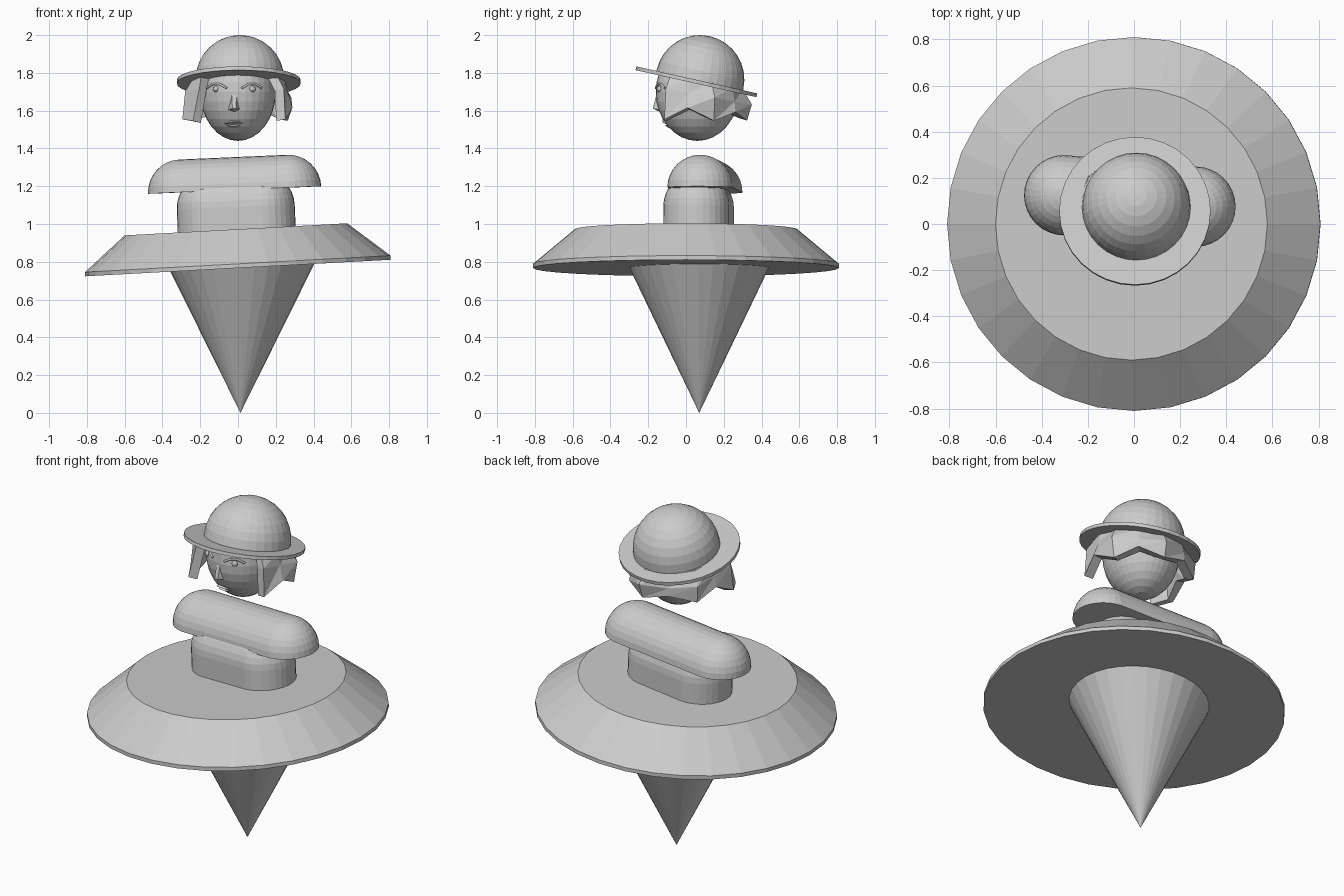
import bpy, bmesh
from math import sin, cos, pi, radians, sqrt, copysign
from mathutils import Vector

if "Cube" in bpy.data.objects:
    bpy.data.objects.remove(bpy.data.objects["Cube"])


def finish(name, bm, loc=(0, 0, 0), rot=(0, 0, 0), scale=(1, 1, 1)):
    bmesh.ops.recalc_face_normals(bm, faces=bm.faces)
    me = bpy.data.meshes.new(name)
    bm.to_mesh(me)
    bm.free()
    ob = bpy.data.objects.new(name, me)
    ob.location, ob.scale = loc, scale
    ob.rotation_euler = [radians(a) for a in rot]
    bpy.context.collection.objects.link(ob)
    return ob


def hull(name, pts, **kw):
    bm = bmesh.new()
    for p in pts:
        bm.verts.new(p)
    bmesh.ops.convex_hull(bm, input=bm.verts)
    bmesh.ops.dissolve_limit(bm, angle_limit=0.01, verts=bm.verts, edges=bm.edges)
    return finish(name, bm, **kw)


def rings(profile, stretch=0.0, n=32):
    """Points of (radius, z) rings, the two halves pulled apart along x."""
    pts = set()
    for r, z in profile:
        for i in range(n):
            a = 2 * pi * (i + (0.5 if stretch else 0)) / n
            pts.add((round(r * cos(a) + copysign(stretch, cos(a)), 5),
                     round(r * sin(a), 5), z))
    return pts


def dome(r, steps=8):
    return [(r * cos(i * pi / 2 / steps), r * sin(i * pi / 2 / steps)) for i in range(steps + 1)]


# Skirt point and tilted tutu disc
hull("cone_base", rings([(0, 0), (0.385, 0.80)]), loc=(0.013, 0.07, 0), scale=(1.03, 1, 1))
hull("tilted_disc", rings([(0.81, 0), (0.81, 0.022), (0.59, 0.205)]),
     loc=(0, 0, 0.767), rot=(0, -3.1, 0))

# Waist and shoulders: stadium shapes with rounded tops
hull("waist", rings([(0.175, -0.2)] + dome(0.175), 0.138),
     loc=(-0.012, 0.067, 1.09), rot=(0, -2.5, -5))
hull("shoulders", rings(dome(0.174), 0.286),
     loc=(-0.018, 0.10, 1.18), rot=(0, -2.5, -5))

# Head
HC, HR = Vector((0.0, 0.06, 1.70)), Vector((0.20, 0.22, 0.26))
bm = bmesh.new()
bmesh.ops.create_uvsphere(bm, u_segments=32, v_segments=16, radius=1)
finish("head", bm, loc=HC, scale=HR)

# Hat: crown and tilted brim
hull("hat_crown", rings([(0.235, -0.01)] + dome(0.235)), loc=(0.01, 0.074, 1.765), rot=(-12.6, 0, 0))
hull("hat_brim", rings([(0.328, -0.01), (0.328, 0.01)]), loc=(0.004, 0.055, 1.753), rot=(-12.6, 0, 0))

# Faceted hair shell: (angle from the back, lower radius, lower z)
locks = [(-128, 0.28, 1.54), (-106, 0.285, 1.55), (-82, 0.25, 1.61), (-55, 0.26, 1.56),
         (-22, 0.24, 1.59), (12, 0.245, 1.555), (42, 0.25, 1.59), (72, 0.25, 1.55),
         (100, 0.265, 1.61), (127, 0.28, 1.55)]
bm = bmesh.new()
cols = []
for k, (deg, r, z) in enumerate(locks):
    s, c = sin(radians(deg)), cos(radians(deg))
    top = 1.75 - 0.223 * 0.225 * c
    bulge = 0.27 if k % 2 else 0.24
    cols.append([bm.verts.new((0.003 + q * s, 0.06 + q * c, h))
                 for q, h in ((0.225, top), (bulge, top - 0.07), (r, z))])
for a, b in zip(cols, cols[1:]):
    for i in range(2):
        bm.faces.new((a[i], b[i], b[i + 1]))
        bm.faces.new((a[i], b[i + 1], a[i + 1]))
hair = finish("hair", bm)
m = hair.modifiers.new("thickness", 'SOLIDIFY')
m.thickness, m.offset = 0.05, 0


def face_y(x, z):
    return HC.y - HR.y * sqrt(max(0.0, 1 - ((x - HC.x) / HR.x) ** 2 - ((z - HC.z) / HR.z) ** 2))


# Face: everything sits around a slightly turned middle line
MX = -0.02
hull("nose", [(MX + x, y, z) for x, y, z in
              [(-0.012, -0.15, 1.71), (0.012, -0.15, 1.71), (-0.03, -0.14, 1.605), (0.03, -0.14, 1.605),
               (-0.01, -0.176, 1.612), (0.01, -0.176, 1.612), (0, -0.14, 1.595)]])


def stroke(name, pts, r):
    cu = bpy.data.curves.new(name, 'CURVE')
    cu.dimensions, cu.bevel_depth, cu.bevel_resolution = '3D', r, 1
    cu.use_fill_caps = True
    sp = cu.splines.new('POLY')
    sp.points.add(len(pts) - 1)
    for p, (x, z) in zip(sp.points, pts):
        p.co = (x, face_y(x, z) - 0.002, z, 1)
    bpy.context.collection.objects.link(bpy.data.objects.new(name, cu))


for side, tag in ((-1, "left"), (1, "right")):
    ex = MX + side * 0.096
    bm = bmesh.new()
    bmesh.ops.create_uvsphere(bm, u_segments=12, v_segments=8, radius=0.017)
    finish("eye_" + tag, bm, loc=(ex, face_y(ex, 1.715) + 0.005, 1.715))
    stroke("brow_" + tag, [(MX + side * d, z) for d, z in
                           ((0.04, 1.72), (0.075, 1.74), (0.11, 1.742), (0.145, 1.72))], 0.006)

# Lips
for name, z, h in (("upper_lip", 1.54, 0.012), ("lower_lip", 1.52, 0.013)):
    y = face_y(MX, z)
    hull(name, [(MX - 0.052, y + 0.012, 1.53), (MX + 0.052, y + 0.012, 1.53)] +
         [(MX + sx * 0.02, y + dy, z + dz) for sx in (-1, 1)
          for dy, dz in ((0.01, -h), (0.01, h), (-0.014, 0))])
